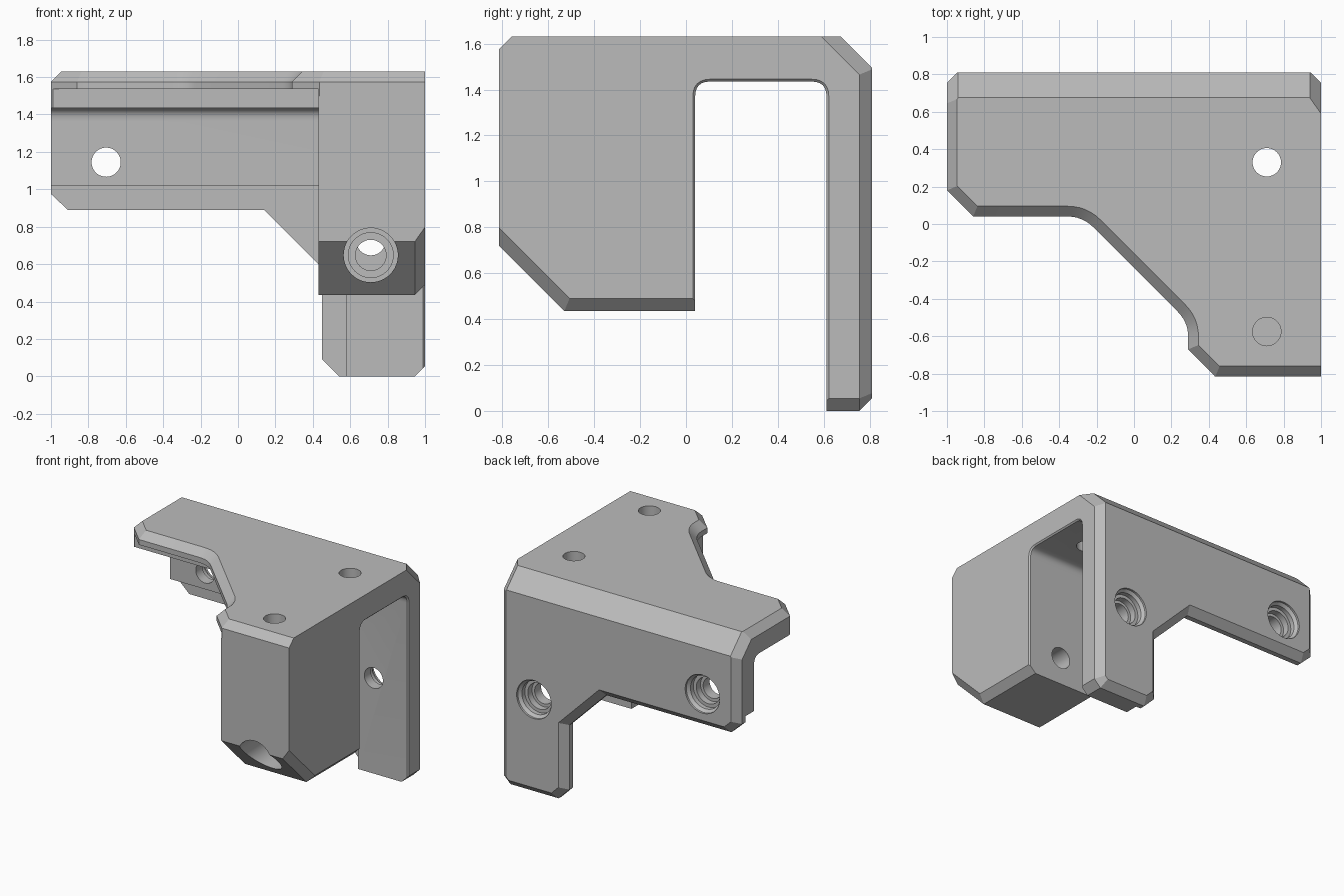
import bpy, bmesh, math
from mathutils import Vector

cube = bpy.data.objects.get("Cube")
if cube:
    bpy.data.objects.remove(cube, do_unlink=True)

grey = bpy.data.materials.new("light_grey")
grey.use_nodes = True
grey.diffuse_color = (0.5, 0.5, 0.5, 1)
grey.node_tree.nodes["Principled BSDF"].inputs["Base Color"].default_value = (0.5, 0.5, 0.5, 1)

# Where profile coordinates (u, v) and depth w go, by extrusion axis
PLACE = {"x": lambda u, v, w: (w, u, v),
         "y": lambda u, v, w: (u, w, v),
         "z": lambda u, v, w: (u, v, w)}


def loft(name, rings):
    """Solid skinned through matching rings of points."""
    bm = bmesh.new()
    loops = [[bm.verts.new(p) for p in ring] for ring in rings]
    n = len(loops[0])
    for a, b in zip(loops, loops[1:]):
        for i in range(n):
            j = (i + 1) % n
            bm.faces.new((a[i], a[j], b[j], b[i]))
    bm.faces.new(loops[0])
    bm.faces.new(loops[-1])
    bmesh.ops.recalc_face_normals(bm, faces=bm.faces)
    mesh = bpy.data.meshes.new(name)
    bm.to_mesh(mesh)
    bm.free()
    mesh.materials.append(grey)
    ob = bpy.data.objects.new(name, mesh)
    bpy.context.collection.objects.link(ob)
    return ob


def inset(pts, amount, chosen):
    """Offset the chosen edges of a counter-clockwise outline inwards."""
    pts = [Vector(p) for p in pts]
    n = len(pts)
    lines = []
    for i in range(n):
        a, b = pts[i], pts[(i + 1) % n]
        d = (b - a).normalized()
        normal = Vector((-d.y, d.x))
        lines.append((normal, normal.dot(a) + (amount if chosen((a + b) / 2) else 0)))
    out = []
    for i in range(n):
        (n0, c0), (n1, c1) = lines[i - 1], lines[i]
        det = n0.x * n1.y - n0.y * n1.x
        out.append(((c0 * n1.y - c1 * n0.y) / det, (n0.x * c1 - n1.x * c0) / det))
    return out


def prism(name, pts, axis, start, end, chamfer, chosen):
    """Extruded outline with a chamfer round its far end."""
    put = PLACE[axis]
    tip = inset(pts, chamfer, chosen)
    shoulder = end - math.copysign(abs(chamfer), end - start)
    return loft(name, [[put(u, v, start) for u, v in pts],
                       [put(u, v, shoulder) for u, v in pts],
                       [put(u, v, end) for u, v in tip]])


def box(name, lo, hi):
    pts = [(lo[0], lo[1]), (hi[0], lo[1]), (hi[0], hi[1]), (lo[0], hi[1])]
    return loft(name, [[(x, y, z) for x, y in pts] for z in (lo[2], hi[2])])


def bore(name, axis, u, v, profile, sides=48):
    """Stepped round cutter from (radius, depth) pairs."""
    put = PLACE[axis]
    turn = [math.tau * i / sides for i in range(sides)]
    return loft(name, [[put(u + r * math.cos(t), v + r * math.sin(t), w) for t in turn]
                       for r, w in profile])


def fillet(a, b, c, size, steps=6):
    a, b, c = Vector(a), Vector(b), Vector(c)
    p, q = b + (a - b).normalized() * size, b + (c - b).normalized() * size
    return [tuple(p * (1 - t) ** 2 + b * 2 * t * (1 - t) + q * t * t)
            for t in (i / steps for i in range(steps + 1))]


def combine(target, tool, operation):
    mod = target.modifiers.new("join", "BOOLEAN")
    mod.operation, mod.solver, mod.object = operation, "EXACT", tool
    bpy.context.view_layer.objects.active = target
    bpy.ops.object.modifier_apply(modifier=mod.name)
    bpy.data.objects.remove(tool, do_unlink=True)


C = 0.055  # common chamfer

# Top plate with a diagonal web, thinned along its front lip
bend, web = (-0.275, 0.04), (0.29, -0.525)
outline = [(-1, 0.75), (-1, 0.18), (-0.86, 0.04)]
outline += fillet(outline[-1], bend, web, 0.08)
outline += fillet(bend, web, (0.29, -0.67), 0.08)
outline += [(0.29, -0.67), (0.435, -0.815), (1, -0.815), (1, 0.75)]
body = prism("corner_bracket", outline, "z", 1.36, 1.63, C,
             lambda m: abs(m.x) < 0.99 and m.y < 0.7)
combine(body, box("front_rebate", (-1.1, -1, 1.2), (0.43, 0.17, 1.535)), "DIFFERENCE")

# Back plate: arm and column, thinned along the inner lower lip
outline = [(-1, 1.63), (-1, 0.975), (-0.91, 0.89), (0.14, 0.89), (0.45, 0.58),
           (0.45, 0.09), (0.54, 0), (0.945, 0), (1, C), (1, 1.63)]
back = prism("back_plate", outline, "y", 0.54, 0.81, C,
             lambda m: abs(m.x) < 0.99 and m.y < 1.6)
combine(back, box("back_rebate", (-1.1, 0.4, -0.1), (0.58, 0.715, 1.02)), "DIFFERENCE")
combine(body, back, "UNION")

# Front block with sloping underside
outline = [(-0.815, 1.5), (-0.815, 0.72), (-0.53, 0.435), (0.1, 0.435), (0.1, 1.5)]
block = prism("front_block", outline, "x", 0.43, 1, C, lambda m: m.y < 0.7)
combine(body, block, "UNION")

# Round-cornered slot, flared slightly at the open end
low, high, top = 0.04, 0.612, 1.435
outline = [(low, -0.1), (high, -0.1)]
outline += fillet((high, 0), (high, top), (low, top), 0.065)
outline += fillet((high, top), (low, top), (low, 0), 0.065)
slot = prism("slot_cutter", outline, "x", -1.1, 1.01, -0.02, lambda m: True)
combine(body, slot, "DIFFERENCE")

# Chamfers along the back and end edges: point on plane, outward normal
planes = [((-1, 0.755, 1), (-1, 1, 0)), ((1, 0.755, 1), (1, 1, 0)),
          ((0, 0.675, 1.63), (0, 1, 1)), ((-1, 0, 1.575), (-1, 0, 1)),
          ((1, 0.72, 1.5), (1.414, 1, 1)), ((-1, 0.72, 1.5), (-1.414, 1, 1))]
bm = bmesh.new()
bm.from_mesh(body.data)
bmesh.ops.remove_doubles(bm, verts=bm.verts, dist=0.0001)
for point, normal in planes:
    geom = bm.verts[:] + bm.edges[:] + bm.faces[:]
    bmesh.ops.bisect_plane(bm, geom=geom, dist=0.0001, plane_co=point,
                           plane_no=Vector(normal).normalized(), clear_outer=True)
    rim = [e for e in bm.edges if e.is_boundary]
    bmesh.ops.holes_fill(bm, edges=rim, sides=0)
bmesh.ops.recalc_face_normals(bm, faces=bm.faces)
bm.to_mesh(body.data)
bm.free()

# Counterbored screw holes through the back plate
for x, z in ((-0.705, 1.145), (0.71, 0.725)):
    steps = [(0.145, 0.9), (0.145, 0.795), (0.125, 0.775), (0.125, 0.74),
             (0.1, 0.74), (0.1, 0.69), (0.078, 0.69), (0.078, 0.5)]
    combine(body, bore("back_hole", "y", x, z, steps), "DIFFERENCE")

# Counterbored hole from the sloping front into the slot
steps = [(0.145, -1), (0.145, -0.47), (0.12, -0.47), (0.12, -0.4),
         (0.082, -0.4), (0.082, 0.2)]
combine(body, bore("front_hole", "y", 0.71, 0.648, steps), "DIFFERENCE")

# Vertical holes: one through to the slot, one blind
for y, floor in ((0.33, 1.3), (-0.575, 1.0)):
    combine(body, bore("top_hole", "z", 0.71, y, [(0.076, 1.8), (0.076, floor)]), "DIFFERENCE")

bpy.ops.object.select_all(action="DESELECT")
body.select_set(True)
bpy.context.view_layer.objects.active = body
bpy.ops.object.shade_smooth_by_angle(angle=math.radians(25))
